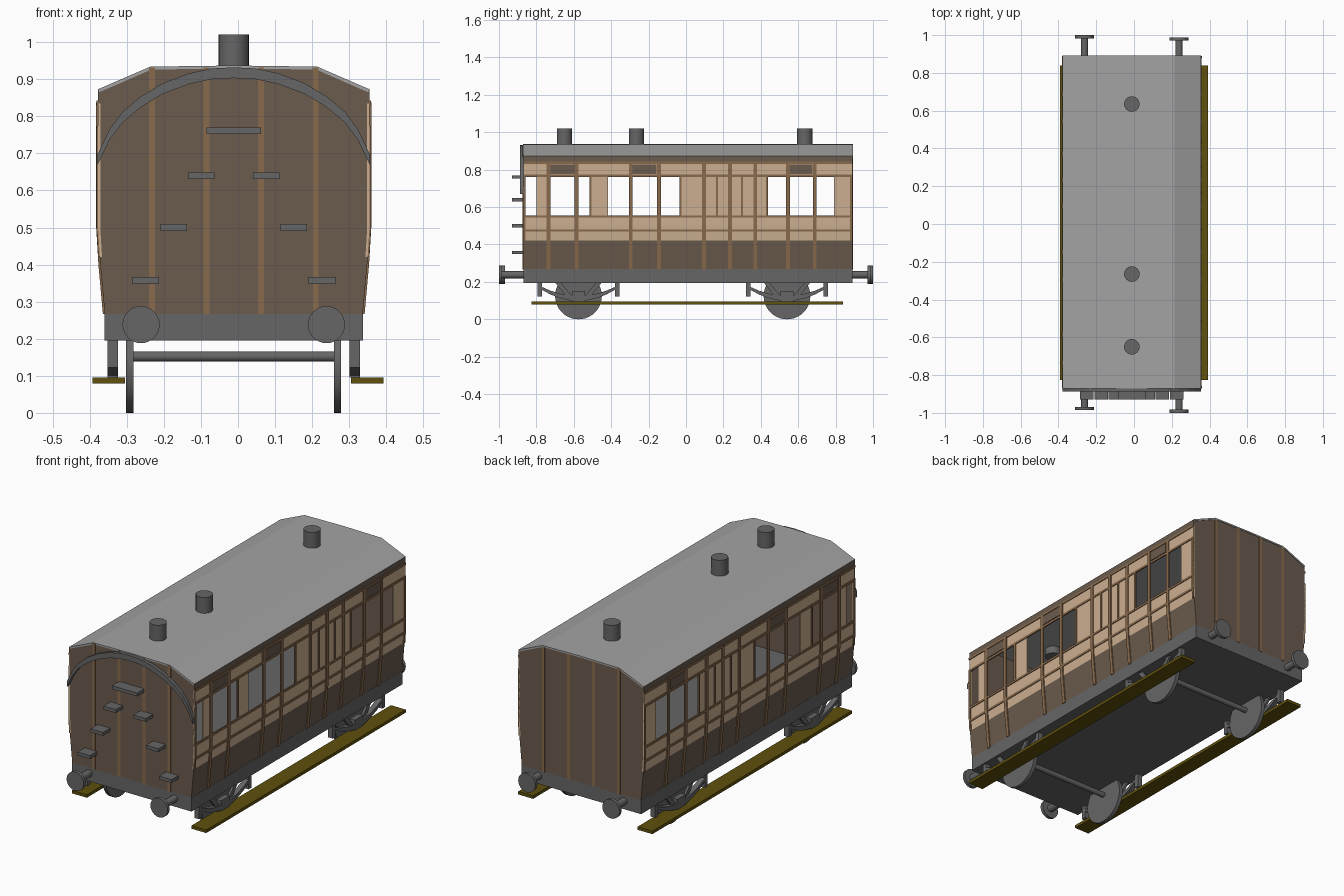
import bpy, bmesh, math
from mathutils import Matrix, Vector

if "Cube" in bpy.data.objects:
    bpy.data.objects.remove(bpy.data.objects["Cube"])

XC, Y0, Y1 = -0.0115, -0.87, 0.89          # body centre line and end planes


def material(name, col):
    m = bpy.data.materials.new(name)
    m.diffuse_color = (*col, 1)
    m.use_nodes = True
    m.node_tree.nodes["Principled BSDF"].inputs["Base Color"].default_value = m.diffuse_color
    return m


CREAM = material("cream panel", (0.60, 0.43, 0.28))
BROWN = material("dark brown", (0.145, 0.105, 0.075))
TRIM = material("trim brown", (0.25, 0.145, 0.075))
IRON = material("iron grey", (0.133, 0.133, 0.133))
ROOF = material("roof grey", (0.37, 0.37, 0.37))
BOARD = material("board ochre", (0.115, 0.08, 0.004))


def finish(name, bm, mats, solid=0, offset=-1, smooth=False):
    bmesh.ops.recalc_face_normals(bm, faces=bm.faces) if not solid else None
    me = bpy.data.meshes.new(name)
    bm.to_mesh(me)
    bm.free()
    ob = bpy.data.objects.new(name, me)
    bpy.context.collection.objects.link(ob)
    for m in mats:
        me.materials.append(m)
    if solid:
        mod = ob.modifiers.new("thickness", 'SOLIDIFY')
        mod.thickness, mod.offset = solid, offset
    if smooth:
        bpy.context.view_layer.objects.active = ob
        ob.select_set(True)
        bpy.ops.object.shade_smooth_by_angle(angle=math.radians(35))
        ob.select_set(False)
    return ob


def add_box(bm, x0, x1, y0, y1, z0, z1):
    mat = Matrix.Translation(((x0 + x1) / 2, (y0 + y1) / 2, (z0 + z1) / 2)) @ \
        Matrix.Diagonal((x1 - x0, y1 - y0, z1 - z0, 1))
    bmesh.ops.create_cube(bm, size=1, matrix=mat)


def add_rod(bm, a, b, r, seg=24):
    a, b = Vector(a), Vector(b)
    rot = (b - a).to_track_quat('Z', 'Y').to_matrix().to_4x4()
    bmesh.ops.create_cone(bm, cap_ends=True, segments=seg, radius1=r, radius2=r,
                          depth=(b - a).length, matrix=Matrix.Translation((a + b) / 2) @ rot)


def add_prism(bm, pts, axis, lo, hi):
    """Extrude a flat outline along x (outline is y,z) or y (outline is x,z)."""
    put = (lambda p, t: (t, p[0], p[1])) if axis == 'x' else (lambda p, t: (p[0], t, p[1]))
    a = [bm.verts.new(put(p, lo)) for p in pts]
    b = [bm.verts.new(put(p, hi)) for p in pts]
    bm.faces.new(a)
    bm.faces.new(b[::-1])
    for i in range(len(pts)):
        j = (i + 1) % len(pts)
        bm.faces.new((a[i], b[i], b[j], a[j]))


# Half cross-section of the body: tumblehome below, upright above
SECTION = [(0.348, 0.267), (0.360, 0.40), (0.366, 0.50), (0.366, 0.873)]


def half_width(z):
    for (xa, za), (xb, zb) in zip(SECTION, SECTION[1:]):
        if z <= zb:
            return xa + (xb - xa) * (z - za) / (zb - za)
    return SECTION[-1][0]


def side_quad(bm, s, y0, y1, z0, z1, out=0.0):
    p = [(y0, z0), (y1, z0), (y1, z1), (y0, z1)]
    vs = [bm.verts.new((XC + s * (half_width(z) + out), y, z)) for y, z in p]
    return bm.faces.new(vs if s > 0 else vs[::-1])


def side_strip(bm, s, y0, y1, z0, z1, out):
    zs = [z0] + [z for _, z in SECTION if z0 < z < z1] + [z1]
    for a, b in zip(zs, zs[1:]):
        side_quad(bm, s, y0, y1, a, b, out)


# Side walls with open windows
WINDOWS = [(-0.86, -0.80), (-0.735, -0.585), (-0.585, -0.51), (-0.417, -0.295), (-0.295, -0.145),
           (-0.145, -0.027), (0.433, 0.545), (0.545, 0.685), (0.685, 0.79)]
WZ0, WZ1 = 0.55, 0.765
ys = sorted({Y0, Y1} | {v for w in WINDOWS for v in w})
zs = [0.267, 0.40, 0.42, 0.50, WZ0, WZ1, 0.835, 0.873]
for s, label in ((1, "right"), (-1, "left")):
    bm = bmesh.new()
    for ya, yb in zip(ys, ys[1:]):
        for za, zb in zip(zs, zs[1:]):
            if za == WZ0 and (ya, yb) in WINDOWS:
                continue
            f = side_quad(bm, s, ya, yb, za, zb)
            f.material_index = 0 if 0.42 <= za < 0.83 else 1
    bmesh.ops.remove_doubles(bm, verts=bm.verts, dist=1e-5)
    finish(label + "_side_wall", bm, [CREAM, BROWN], 0.006)

    # Beading on the side: rails, full posts and short window posts
    bm = bmesh.new()
    for z in (0.475, 0.55, 0.768, 0.837):
        side_strip(bm, s, Y0, Y1, z - 0.006, z + 0.006, 0.004)
    for y in (-0.735, -0.585, -0.295, -0.145, 0.096, 0.235, 0.37, 0.545, 0.688):
        side_strip(bm, s, y - 0.01, y + 0.01, 0.267, 0.837, 0.005)
    for y in (-0.51, -0.03, 0.166, 0.30, 0.433, Y0 + 0.006, Y1 - 0.006):
        side_strip(bm, s, y - 0.006, y + 0.006, 0.55 if Y0 + .01 < y < Y1 - .01 else 0.42, 0.768, 0.0045)
    finish(label + "_side_beading", bm, [TRIM], 0.006)

    # Louvre plates above the doors
    bm = bmesh.new()
    for ya, yb in ((-0.725, -0.597), (-0.285, -0.157), (0.555, 0.676)):
        side_strip(bm, s, ya, yb, 0.778, 0.828, 0.004)
    finish(label + "_door_louvres", bm, [BROWN], 0.005)

# End walls
right = SECTION + [(0.225, 0.933)]
outline = [(XC + x, z) for x, z in right] + [(XC - x, z) for x, z in reversed(right)]
for name, a, b in (("front_end_wall", Y0, Y0 + 0.008), ("rear_end_wall", Y1 - 0.008, Y1)):
    bm = bmesh.new()
    add_prism(bm, outline, 'y', a, b)
    finish(name, bm, [BROWN])
bm = bmesh.new()
for x in (-0.22, -0.073, 0.073, 0.22):
    for y in (Y0, Y1):
        add_box(bm, XC + x - 0.008, XC + x + 0.008, y - 0.003, y + 0.003, 0.267, 0.932)
finish("end_beading", bm, [TRIM])

# Roof shell
roof = [(-0.366, 0.873), (-0.225, 0.934), (0, 0.937), (0.225, 0.934), (0.366, 0.873)]
lower = [(x * 0.99, z - 0.008) for x, z in reversed(roof)]
bm = bmesh.new()
add_prism(bm, [(XC + x, z) for x, z in roof + lower], 'y', Y0 - 0.001, Y1 + 0.003)
finish("roof", bm, [ROOF])

# Roof lamp housings
bm = bmesh.new()
for y in (-0.65, -0.265, 0.635):
    add_rod(bm, (XC, y, 0.89), (XC, y, 1.02), 0.041)
finish("roof_lamps", bm, [IRON], smooth=True)

# Curved rain strip on the front end
half = [(0, 0.932), (0.06, 0.929), (0.12, 0.916), (0.19, 0.890), (0.25, 0.854),
        (0.30, 0.812), (0.335, 0.765), (0.367, 0.698)]
top = [(XC - x, z) for x, z in reversed(half[1:])] + [(XC + x, z) for x, z in half]
bm = bmesh.new()
strip = []
for i, (x, z) in enumerate(top):
    strip.append([bm.verts.new((x, y, z - d)) for y, d in
                  ((-0.887, 0), (-0.887, 0.029), (Y0, 0.029), (Y0, 0))])
for p, q in zip(strip, strip[1:]):
    for k in range(4):
        bm.faces.new((p[k], q[k], q[(k + 1) % 4], p[(k + 1) % 4]))
bm.faces.new(strip[0])
bm.faces.new(strip[-1][::-1])
finish("front_rain_strip", bm, [IRON])

# Climbing steps on the front end
bm = bmesh.new()
add_box(bm, XC - 0.074, XC + 0.074, -0.93, Y0, 0.752, 0.77)
for x, z in ((0.0875, 0.64), (0.162, 0.50), (0.238, 0.357)):
    for s in (-1, 1):
        cx = XC + s * x
        add_box(bm, cx - 0.036, cx + 0.036, -0.93, Y0, z - 0.009, z + 0.009)
finish("end_steps", bm, [IRON])

# Underframe and floor
bm = bmesh.new()
add_box(bm, XC - 0.349, XC + 0.349, Y0, Y1, 0.195, 0.268)
finish("underframe", bm, [IRON])

# Buffers
bm = bmesh.new()
for s, yf, yb in ((-1, -0.985, 1.0), (1, -1.0, 0.988)):
    x = XC + s * 0.25
    for root, tip in ((Y0 + 0.01, yf), (Y1 - 0.01, yb)):
        d = 0.017 if tip > 0 else -0.017
        add_rod(bm, (x, root, 0.238), (x, tip - d, 0.238), 0.019, 16)
        add_rod(bm, (x, tip - d, 0.238), (x, tip, 0.238), 0.05, 32)
finish("buffers", bm, [IRON], smooth=True)

# Running gear: wheels, axles, springs, hangers and guards
wheels, axles, springs = bmesh.new(), bmesh.new(), bmesh.new()
for yc in (-0.575, 0.54):
    add_rod(axles, (XC - 0.272, yc, 0.152), (XC + 0.272, yc, 0.152), 0.014, 12)
    for s in (-1, 1):
        add_rod(wheels, (XC + s * 0.27, yc, 0.125), (XC + s * 0.29, yc, 0.125), 0.125, 40)
        x0, x1 = XC + s * 0.326 - 0.014, XC + s * 0.326 + 0.014
        for t in (-1, 1):
            y = yc + t * 0.207
            add_box(springs, x0, x1, y - 0.012, y + 0.012, 0.123, 0.197)
            guard = [(yc + t * a, z) for a, z in ((0.125, 0.197), (0.095, 0.197), (0.03, 0.12), (0.055, 0.11))]
            add_prism(springs, guard, 'x', x0 + 0.008, x1 - 0.008)
        ts = [i / 4 - 1 for i in range(9)]
        leaf = [(yc + 0.2 * t, 0.098 + 0.062 * t * t) for t in ts]
        leaf += [(yc + 0.2 * t, 0.125 + 0.05 * t * t) for t in reversed(ts)]
        add_prism(springs, leaf, 'x', x0, x1)
        add_box(springs, x0, x1, yc - 0.035, yc + 0.035, 0.095, 0.15)
finish("wheels", wheels, [IRON], smooth=True)
finish("axles", axles, [IRON], smooth=True)
finish("springs_and_hangers", springs, [IRON])

# Long footboards
bm = bmesh.new()
for s in (-1, 1):
    a, b = sorted((s * 0.305, s * 0.392))
    add_box(bm, a, b, -0.825, 0.84, 0.079, 0.095)
finish("footboards", bm, [BOARD])
